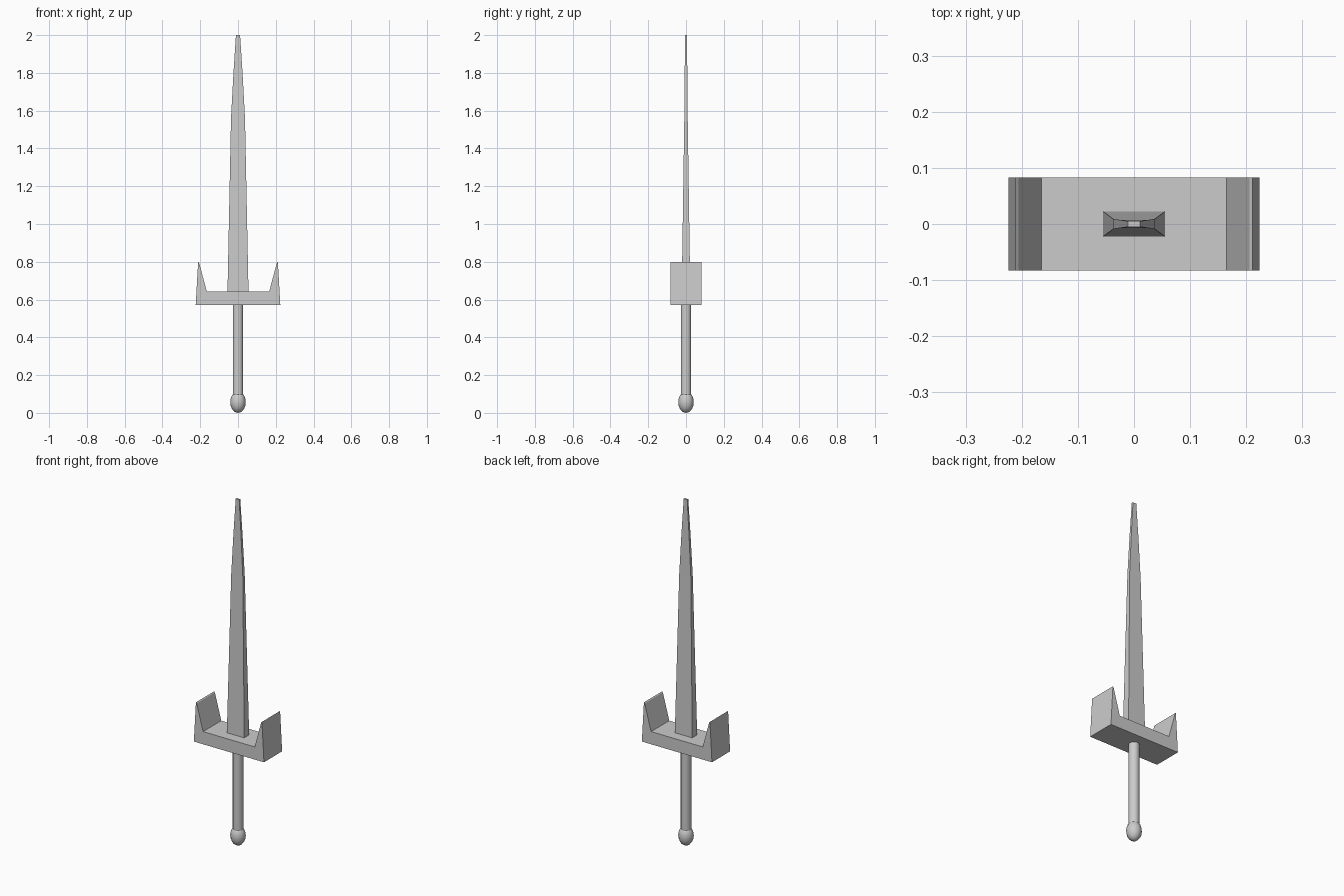
import bpy, bmesh, math

if "Cube" in bpy.data.objects:
    bpy.data.objects.remove(bpy.data.objects["Cube"])


def make_object(name, bm):
    bmesh.ops.recalc_face_normals(bm, faces=bm.faces[:])
    mesh = bpy.data.meshes.new(name)
    bm.to_mesh(mesh)
    bm.free()
    obj = bpy.data.objects.new(name, mesh)
    bpy.context.collection.objects.link(obj)
    return obj


def loft(name, rings):
    """Skin a stack of equal-length point rings and cap both ends."""
    bm = bmesh.new()
    rows = [[bm.verts.new(p) for p in ring] for ring in rings]
    for a, b in zip(rows, rows[1:]):
        for i in range(len(a)):
            j = (i + 1) % len(a)
            bm.faces.new((a[i], a[j], b[j], b[i]))
    bm.faces.new(rows[0][::-1])
    bm.faces.new(rows[-1])
    return make_object(name, bm)


def rect(hx, hy, z):
    return [(-hx, -hy, z), (hx, -hy, z), (hx, hy, z), (-hx, hy, z)]


# Blade: tapering rectangular sections, narrowing faster near the tip
loft("blade", [rect(0.056, 0.023, 0.62), rect(0.037, 0.009, 1.56),
               rect(0.024, 0.007, 1.80), rect(0.011, 0.005, 2.0)])

# Guard: mirrored front profile with upturned spikes, extruded in depth
half = [(0.224, 0.57), (0.211, 0.80), (0.206, 0.795), (0.165, 0.643)]
profile = half + [(-x, z) for x, z in reversed(half)]
loft("guard", [[(x, y, z) for x, z in profile] for y in (-0.083, 0.083)])

# Grip: octagonal bar
SIDES = 8


def circle(r, z, n=SIDES):
    return [(r * math.cos(math.tau * (i + 0.5) / n),
             r * math.sin(math.tau * (i + 0.5) / n), z) for i in range(n)]


grip = loft("grip", [circle(0.030, 0.06), circle(0.030, 0.58)])

# Pommel: egg-shaped low-poly ball
bm = bmesh.new()
bmesh.ops.create_uvsphere(bm, u_segments=12, v_segments=10, radius=1)
bmesh.ops.scale(bm, vec=(0.041, 0.041, 0.057), verts=bm.verts[:])
bmesh.ops.translate(bm, vec=(0, 0, 0.057), verts=bm.verts[:])
pommel = make_object("pommel", bm)

# Soften the rounded parts
for obj in (grip, pommel):
    bpy.ops.object.select_all(action='DESELECT')
    obj.select_set(True)
    bpy.context.view_layer.objects.active = obj
    bpy.ops.object.shade_smooth_by_angle(angle=math.radians(50))
